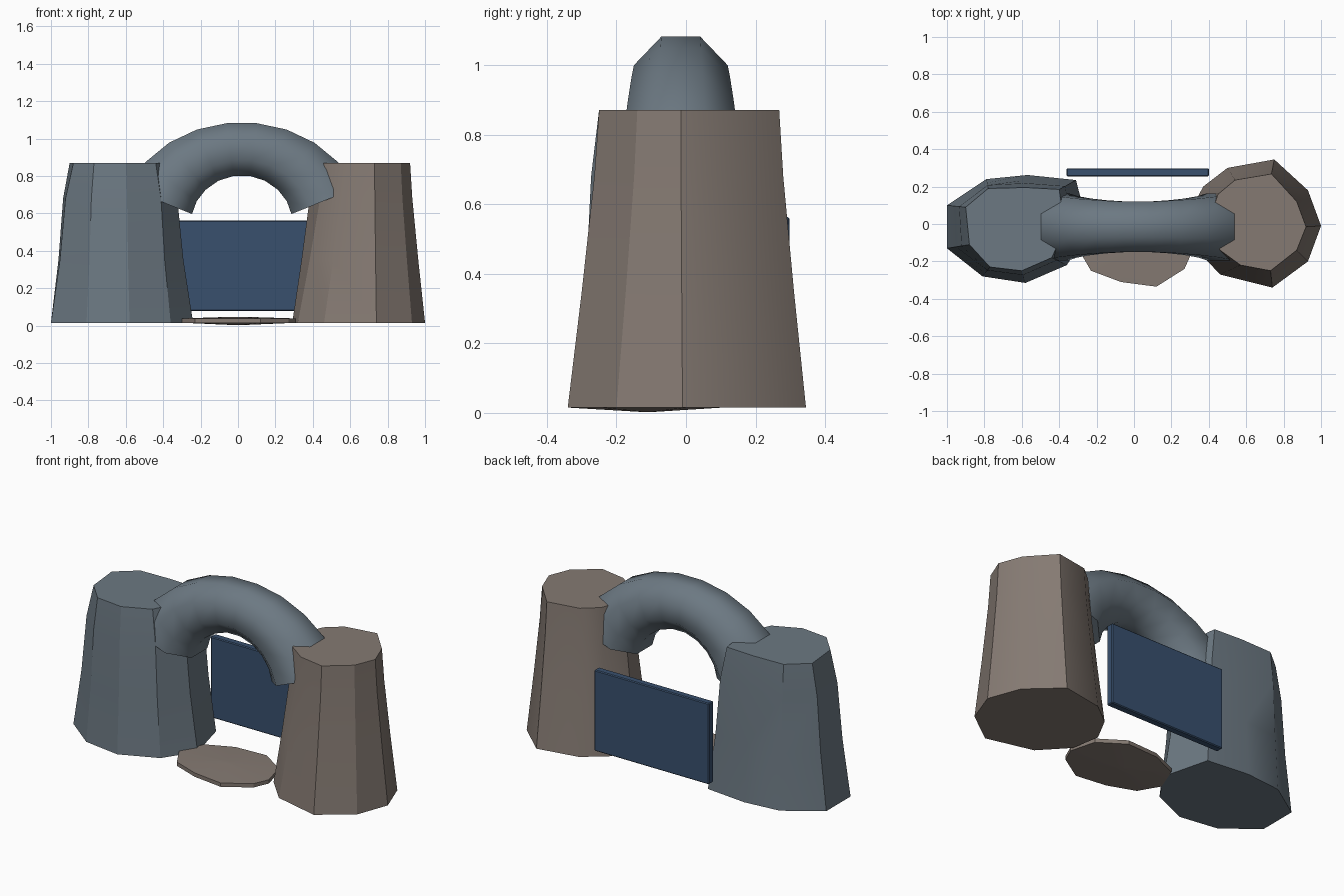
import bpy, bmesh, math

if "Cube" in bpy.data.objects:
    bpy.data.objects.remove(bpy.data.objects["Cube"])


def material(name, rgb):
    m = bpy.data.materials.new(name)
    m.diffuse_color = (*rgb, 1)
    m.use_nodes = True
    m.node_tree.nodes["Principled BSDF"].inputs["Base Color"].default_value = m.diffuse_color
    return m


SLATE = material("slate_grey", (0.15, 0.19, 0.225))
BROWN = material("warm_brown_stone", (0.235, 0.195, 0.17))
BLUE = material("dark_blue", (0.04, 0.08, 0.155))


def loft(name, rings, mat, angle=30):
    """Skin a stack of equal-length rings and cap both ends."""
    bm = bmesh.new()
    loops = [[bm.verts.new(p) for p in ring] for ring in rings]
    n = len(loops[0])
    for a, b in zip(loops, loops[1:]):
        for i in range(n):
            j = (i + 1) % n
            bm.faces.new((a[i], a[j], b[j], b[i]))
    bm.faces.new(loops[0][::-1])
    bm.faces.new(loops[-1])
    bmesh.ops.recalc_face_normals(bm, faces=bm.faces)
    me = bpy.data.meshes.new(name)
    bm.to_mesh(me)
    bm.free()
    me.materials.append(mat)
    ob = bpy.data.objects.new(name, me)
    bpy.context.collection.objects.link(ob)
    bpy.ops.object.select_all(action='DESELECT')
    ob.select_set(True)
    bpy.context.view_layer.objects.active = ob
    bpy.ops.object.shade_smooth_by_angle(angle=math.radians(angle))
    return ob


def pillar(name, bottom, top, levels, mat):
    """Rock pillar: levels are (height, blend from bottom to top outline)."""
    rings = [[(a[0] + (b[0] - a[0]) * f, a[1] + (b[1] - a[1]) * f, z)
              for a, b in zip(bottom, top)] for z, f in levels]
    return loft(name, rings, mat)


# Left slate pillar
pillar("left_pillar",
       [(-1.0, .10), (-1.0, -.13), (-.81, -.28), (-.58, -.315), (-.36, -.22),
        (-.24, -.04), (-.31, .235), (-.57, .262), (-.79, .24)],
       [(-.90, .09), (-.88, -.11), (-.77, -.23), (-.60, -.25), (-.44, -.18),
        (-.37, -.03), (-.40, .185), (-.58, .195), (-.78, .19)],
       [(.015, 0), (.35, .4), (.68, .65), (.87, 1)], SLATE)

# Right brown pillar
pillar("right_pillar",
       [(1.0, -.01), (.93, -.20), (.74, -.34), (.46, -.27), (.32, -.12),
        (.29, .05), (.37, .20), (.50, .30), (.75, .345), (.93, .18)],
       [(.92, -.015), (.87, -.14), (.73, -.25), (.57, -.22), (.46, -.14),
        (.40, .02), (.45, .16), (.54, .235), (.735, .268), (.87, .12)],
       [(.015, 0), (.35, .45), (.68, .85), (.87, 1)], BROWN)

# Arch: octagonal tube swept along a half ellipse, thicker toward its ends
arch_rings = []
SEG = 9
for s in range(SEG + 1):
    u = 2 * s / SEG - 1
    t = u * math.radians(68)
    r = 0.152 + 0.052 * abs(u) ** 1.6
    ring = []
    for k in range(8):
        a = math.radians(22.5 + 45 * k)
        out, side = r * math.cos(a), 0.95 * r * math.sin(a)
        ring.append((0.02 + (0.475 + out) * math.sin(t), -0.015 + side,
                     0.50 + (0.445 + out) * math.cos(t)))
    arch_rings.append(ring)
loft("arch", arch_rings, SLATE, 50)

# Flat stepping stone between the pillars
stone = [(.31, -.15), (.27, -.24), (.12, -.335), (-.07, -.31), (-.23, -.25),
         (-.30, -.13), (-.24, .02), (-.08, .09), (.12, .10), (.27, 0)]


def stone_ring(scale, z):
    return [(x * scale, -.11 + (y + .11) * scale, z) for x, y in stone]


loft("stepping_stone", [stone_ring(.1, .003), stone_ring(1, .015),
                        stone_ring(1, .038), stone_ring(.1, .047)], BROWN)

# Upright blue panel behind the opening
bpy.ops.mesh.primitive_cube_add(size=1, location=(.02, .276, .32))
panel = bpy.context.object
panel.name = "back_panel"
panel.scale = (.76, .044, .485)
bpy.ops.object.transform_apply(location=False, rotation=False, scale=True)
panel.data.materials.append(BLUE)
bevel = panel.modifiers.new("soft_edges", 'BEVEL')
bevel.width = .005
bevel.segments = 1
